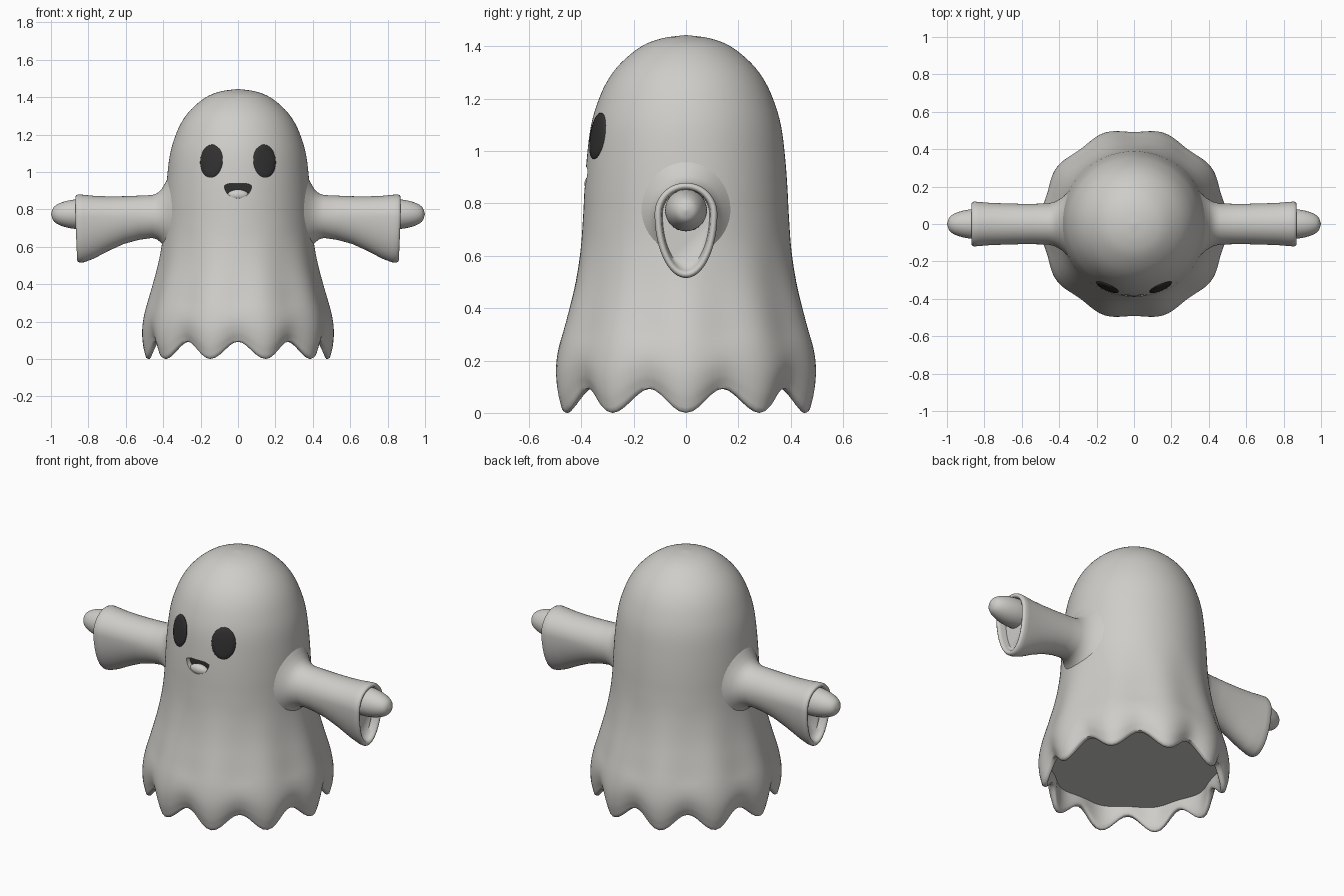
import bpy, bmesh, math
from mathutils import Vector

if "Cube" in bpy.data.objects:
    bpy.data.objects.remove(bpy.data.objects["Cube"])


def material(name, rgb):
    m = bpy.data.materials.new(name)
    m.use_nodes = True
    m.diffuse_color = (*rgb, 1)
    bsdf = m.node_tree.nodes["Principled BSDF"]
    bsdf.inputs["Base Color"].default_value = (*rgb, 1)
    bsdf.inputs["Roughness"].default_value = 0.7
    return m


CLOTH = material("pale cloth", (0.62, 0.61, 0.58))
DARK = material("soft black", (0.03, 0.03, 0.03))
TAU = 2 * math.pi


def smooth_path(pts, steps=4):
    """Catmull-Rom curve through the points."""
    pts = [Vector(p) for p in pts]
    ext = [2 * pts[0] - pts[1]] + pts + [2 * pts[-1] - pts[-2]]
    out = []
    for a, b, c, d in zip(ext, ext[1:], ext[2:], ext[3:]):
        for i in range(steps):
            t = i / steps
            out.append(0.5 * (2 * b + (c - a) * t + (2 * a - 5 * b + 4 * c - d) * t**2
                              + (3 * b - a - 3 * c + d) * t**3))
    return out + [pts[-1]]


def shade(ob, angle=50):
    bpy.ops.object.select_all(action="DESELECT")
    ob.select_set(True)
    bpy.context.view_layer.objects.active = ob
    bpy.ops.object.shade_smooth_by_angle(angle=math.radians(angle))


def loft(name, rings, mat, angle=50):
    """Skin a list of closed rings and cap both ends."""
    bm = bmesh.new()
    rows = [[bm.verts.new(p) for p in ring] for ring in rings]
    n = len(rows[0])
    for a, b in zip(rows, rows[1:]):
        for i in range(n):
            j = (i + 1) % n
            bm.faces.new((a[i], a[j], b[j], b[i]))
    bm.faces.new(rows[0])
    bm.faces.new(rows[-1])
    bmesh.ops.recalc_face_normals(bm, faces=bm.faces)
    me = bpy.data.meshes.new(name)
    bm.to_mesh(me)
    bm.free()
    me.materials.append(mat)
    ob = bpy.data.objects.new(name, me)
    bpy.context.collection.objects.link(ob)
    shade(ob, angle)
    return ob


# Body: turned sheet with ten folds and a scalloped hem
OUTER = smooth_path([(.003, 1.443), (.09, 1.431), (.17, 1.4), (.25, 1.335), (.305, 1.26), (.343, 1.17),
                     (.366, 1.08), (.38, .96), (.388, .85), (.393, .75), (.403, .63), (.425, .5),
                     (.458, .37), (.49, .25), (.502, .16), (.497, .08), (.483, .02)])
INNER = smooth_path([(.478, .006), (.466, 0), (.453, .008), (.446, .06), (.446, .14)], 2)
FOLDS = 10


def sheet_ring(r, z, reach, count=120):
    ring = []
    for i in range(count):
        a = TAU * i / count
        wave = math.cos(FOLDS * a)
        rr = r + 0.013 * wave * max(0, 1 - z / 0.7)
        lift = 0.046 * (1 - wave) * max(0, 1 - z / reach)
        ring.append((rr * math.cos(a), rr * math.sin(a), z + lift))
    return ring


body = loft("sheet_body", [sheet_ring(*p, 0.3) for p in OUTER]
            + [sheet_ring(*p, 0.14) for p in INNER], CLOTH)


def body_radius(z):
    for a, b in zip(OUTER, OUTER[1:]):
        if b.y <= z <= a.y:
            return a.x + (b.x - a.x) * (a.y - z) / (a.y - b.y)


# Mouth: smiling recess cut in the front
def smile(y, grow=1.0):
    ring = []
    for i in range(25):
        a = math.pi * i / 24
        ring.append((0.076 * grow * math.cos(a), y, 0.927 - 0.071 * grow * math.sin(a)))
    for i in range(1, 12):
        u = -1 + 2 * i / 12
        ring.append((0.076 * grow * u, y, 0.927 + 0.012 * (1 - u**4)))
    return ring


cutter = loft("mouth_cutter", [smile(-0.5), smile(-0.345, 0.95)], CLOTH)
cutter.hide_render = True
cut = body.modifiers.new("mouth", "BOOLEAN")
cut.operation = "DIFFERENCE"
cut.object = cutter
cut.solver = "EXACT"
bpy.ops.object.select_all(action="DESELECT")
body.select_set(True)
bpy.context.view_layer.objects.active = body
bpy.ops.object.modifier_apply(modifier=cut.name)
bpy.data.objects.remove(cutter)
shade(body)
loft("mouth_back", [smile(-0.349, 0.95), smile(-0.343, 0.95)], DARK)


def ellipsoid(name, centre, size, mat):
    bpy.ops.mesh.primitive_uv_sphere_add(segments=32, ring_count=16, location=centre)
    ob = bpy.context.object
    ob.name = name
    ob.scale = size
    ob.data.materials.append(mat)
    shade(ob)


ellipsoid("tongue", (0, -0.362, 0.876), (0.056, 0.026, 0.03), CLOTH)


# Eyes: slightly domed ovals following the body surface
def eye_ring(side, scale, rise):
    ring = []
    for i in range(40):
        a = TAU * i / 40
        u, v = 0.06 * scale * math.cos(a), 0.088 * scale * math.sin(a)
        x, z = 0.142 + u - 0.05 * v, 1.058 + v
        r = body_radius(z) + rise
        ring.append((side * x, -math.sqrt(r * r - x * x), z))
    return ring


# Arms: flared sleeves blended into the body, with a hollow cuff
def sleeve_ring(side, x, up, down, width, flare=0.0, wrap=0.0, slant=0.0):
    ring = []
    for i in range(48):
        a = TAU * i / 48
        s = math.sin(a)
        y = (width + flare) * math.cos(a)
        z = 0.76 + s * ((up if s > 0 else down) + flare)
        back = wrap * (0.39 - math.sqrt(0.39**2 - y * y))
        ring.append((side * (x - back + slant * min(0, s)), y, z))
    return ring


SLEEVE = [(.37, .116, .11, .11, .1, 1), (.392, .116, .11, .11, .06, 1), (.41, .116, .11, .11, .03, .9),
          (.432, .116, .111, .11, .01, .6), (.46, .116, .113, .11, 0, .2), (.53, .113, .123, .108),
          (.61, .11, .145, .108), (.69, .109, .181, .11), (.77, .112, .223, .113),
          (.83, .118, .243, .118, 0, 0, .008), (.855, .119, .245, .12, 0, 0, .01),
          (.866, .115, .24, .115, 0, 0, .01), (.87, .107, .232, .107, 0, 0, .01),
          (.866, .098, .222, .098, 0, 0, .01), (.855, .094, .216, .094, 0, 0, .01), (.82, .09, .2, .09)]
HAND = smooth_path([(.79, .08), (.85, .08), (.89, .076), (.93, .067), (.965, .053), (.988, .034), (.999, .003)], 3)

for side, label in ((1, "left"), (-1, "right")):
    loft(label + "_eye", [eye_ring(side, s, h) for s, h in
                          ((1, -.01), (1, .004), (.95, .007), (.7, .009), (.35, .009), (.02, .009))], DARK)
    loft(label + "_sleeve", [sleeve_ring(side, *s) for s in SLEEVE], CLOTH, 70)
    loft(label + "_hand", [[(side * x, r * math.cos(TAU * i / 32), 0.774 + r * math.sin(TAU * i / 32))
                            for i in range(32)] for x, r in HAND], CLOTH)
